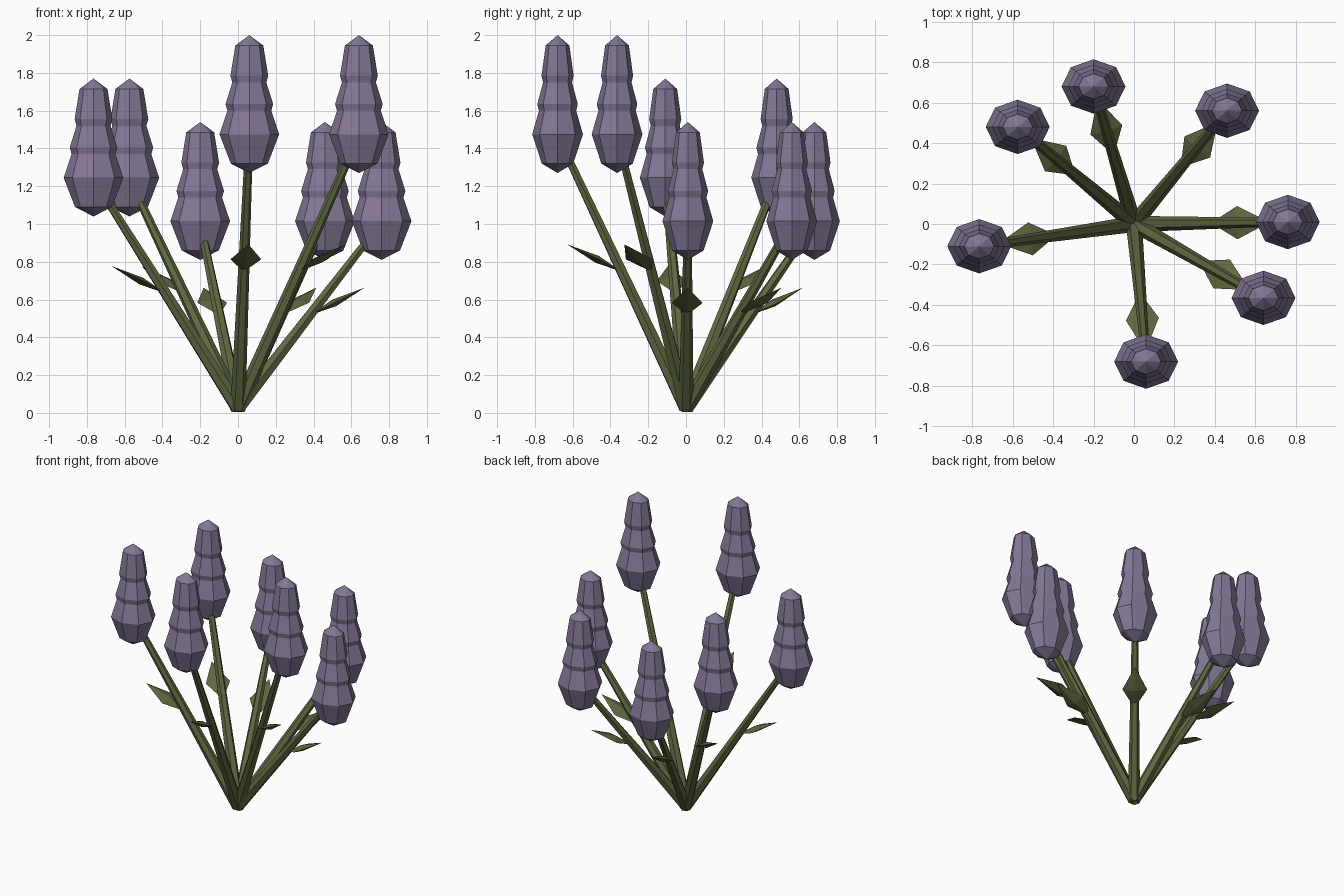
import bpy, bmesh, math
from mathutils import Vector

if "Cube" in bpy.data.objects:
    bpy.data.objects.remove(bpy.data.objects["Cube"])


def material(name, rgb):
    m = bpy.data.materials.new(name)
    m.diffuse_color = (*rgb, 1)
    m.use_nodes = True
    m.node_tree.nodes["Principled BSDF"].inputs["Base Color"].default_value = m.diffuse_color
    return m


PURPLE = material("dusty_purple", (0.23, 0.185, 0.305))
GREEN = material("olive_green", (0.115, 0.14, 0.052))


def make_object(name, bm, mat):
    bmesh.ops.recalc_face_normals(bm, faces=bm.faces)
    me = bpy.data.meshes.new(name)
    bm.to_mesh(me)
    bm.free()
    me.materials.append(mat)
    ob = bpy.data.objects.new(name, me)
    bpy.context.collection.objects.link(ob)
    return ob


def loft(bm, rings):
    """Join rings of points; a one-point ring closes to a tip."""
    rows = [[bm.verts.new(p) for p in r] for r in rings]
    for a, b in zip(rows, rows[1:]):
        n = max(len(a), len(b))
        for i in range(n):
            j = (i + 1) % n
            if len(a) == 1:
                bm.faces.new((a[0], b[i], b[j]))
            elif len(b) == 1:
                bm.faces.new((a[i], a[j], b[0]))
            else:
                bm.faces.new((a[i], a[j], b[j], b[i]))
    for row in (rows[0], rows[-1]):
        if len(row) > 2:
            bm.faces.new(row)


# Flower head profile: (radius, depth below the tip)
PROFILE = [(0, 0.73), (0.098, 0.68), (0.158, 0.525), (0.116, 0.40),
           (0.126, 0.365), (0.09, 0.25), (0.10, 0.215), (0.074, 0.055), (0, 0)]


def flower_head(x, y, top):
    bm = bmesh.new()
    rings = []
    for r, d in PROFILE:
        n = 8 if r else 1
        rings.append([(x + r * math.cos(math.tau * i / n),
                       y + 0.85 * r * math.sin(math.tau * i / n), top - d)
                      for i in range(n)])
    loft(bm, rings)
    make_object("flower_head", bm, PURPLE)


def stem(start, end):
    axis = (end - start).normalized()
    side = Vector((-axis.y, axis.x, 0)).normalized()
    up = axis.cross(side)
    bm = bmesh.new()
    rings = []
    for centre, r in ((start, 0.04), (end, 0.02)):
        rings.append([centre + r * (side * math.cos(math.tau * i / 6) +
                                    up * math.sin(math.tau * i / 6))
                      for i in range(6)])
    loft(bm, rings)
    make_object("stem", bm, GREEN)


def leaf(start, end):
    # Thin pointed diamond, leaning outward from the middle of the stem
    base = start.lerp(end, 0.5)
    out = Vector((end.x, end.y, 0)).normalized()
    side = Vector((-out.y, out.x, 0))
    along = out * 0.29 + Vector((0, 0, 0.145))
    up = along.cross(side).normalized()
    mid = base + along * 0.45
    bm = bmesh.new()
    loft(bm, [[base],
              [mid + side * 0.082, mid + up * 0.02,
               mid - side * 0.082, mid - up * 0.02],
              [base + along]])
    make_object("leaf", bm, GREEN)


# Each flower: x, y and height of the tip
FLOWERS = [(0.06, -0.68, 2.0), (0.64, -0.365, 2.0),
           (-0.765, -0.11, 1.77), (-0.575, 0.48, 1.77),
           (0.76, 0.01, 1.54), (0.46, 0.56, 1.54), (-0.2, 0.68, 1.54)]

for x, y, top in FLOWERS:
    foot = Vector((0, 0, 0.025))
    tip = Vector((x, y, top - 0.53))
    flower_head(x, y, top)
    stem(foot, tip)
    leaf(foot, tip)
